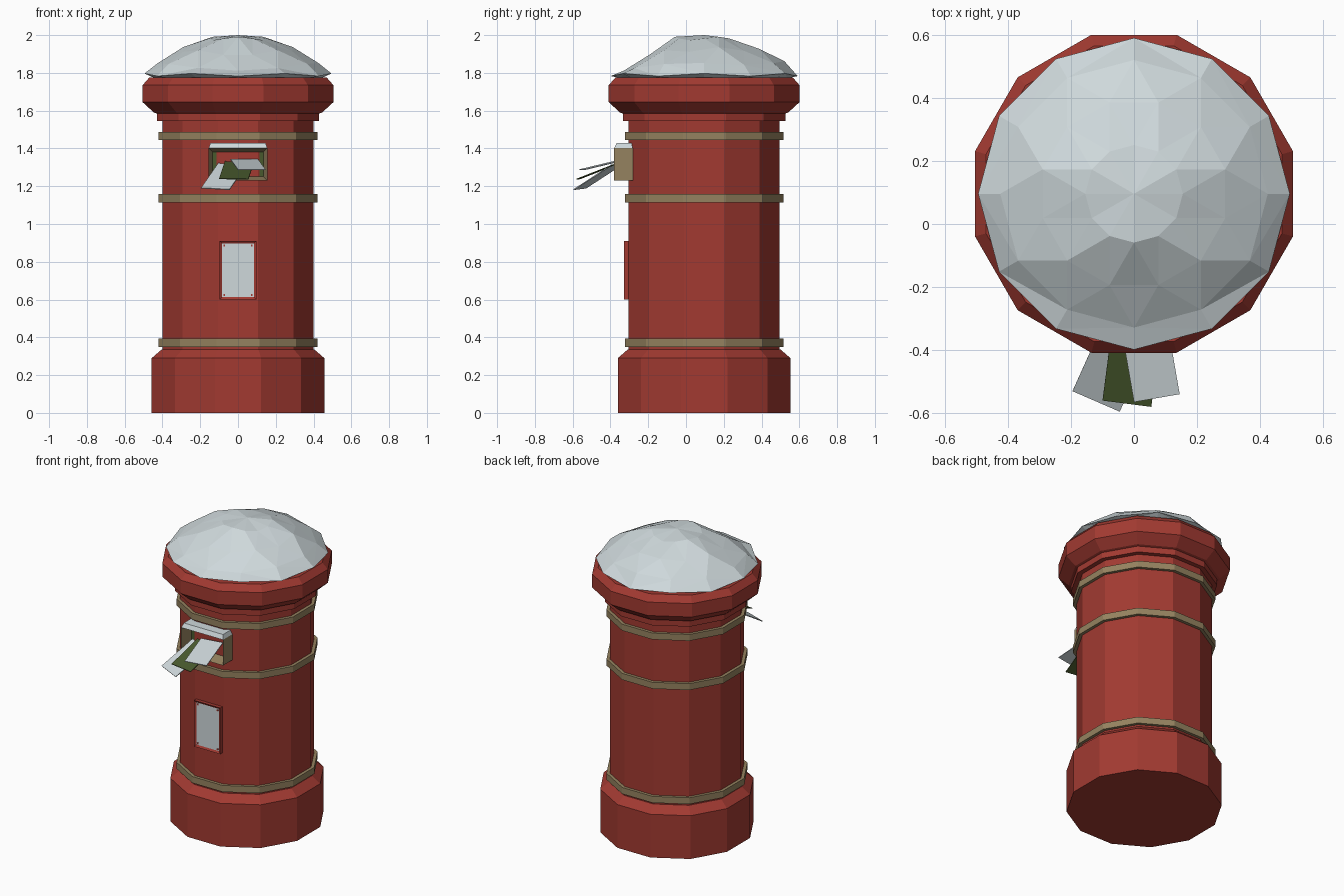
import bpy, bmesh, math
from mathutils import Vector

cube = bpy.data.objects.get("Cube")
if cube:
    bpy.data.objects.remove(cube, do_unlink=True)

CY = 0.096      # centre line of the round body
SIDES = 12


def material(name, rgb):
    m = bpy.data.materials.new(name)
    m.use_nodes = True
    m.diffuse_color = (*rgb, 1)
    m.node_tree.nodes["Principled BSDF"].inputs["Base Color"].default_value = (*rgb, 1)
    return m


RED = material("pillar red", (0.36, 0.042, 0.031))
BRASS = material("dull brass", (0.30, 0.225, 0.115))
SNOW = material("snow white", (0.62, 0.69, 0.71))
GREEN = material("dark green", (0.065, 0.10, 0.026))


def finish(name, bm, *mats):
    bmesh.ops.recalc_face_normals(bm, faces=bm.faces)
    me = bpy.data.meshes.new(name)
    bm.to_mesh(me)
    bm.free()
    for m in mats:
        me.materials.append(m)
    ob = bpy.data.objects.new(name, me)
    bpy.context.collection.objects.link(ob)
    return ob


def bridge(bm, a, b):
    n = len(a)
    for i in range(n):
        bm.faces.new((a[i], a[(i + 1) % n], b[(i + 1) % n], b[i]))


def ring(bm, apothem, z):
    # flat sides face the four axes
    r = apothem / math.cos(math.pi / SIDES)
    angles = [2 * math.pi * (i + 0.5) / SIDES for i in range(SIDES)]
    return [bm.verts.new((r * math.cos(a), CY + r * math.sin(a), z)) for a in angles]


def lathe(name, profile, mat):
    bm = bmesh.new()
    rings = [ring(bm, r, z) for r, z in profile]
    for a, b in zip(rings, rings[1:]):
        bridge(bm, a, b)
    bm.faces.new(rings[0])
    bm.faces.new(rings[-1])
    return finish(name, bm, mat)


def box(x, y, z):
    bm = bmesh.new()
    bmesh.ops.create_cube(bm, size=1)
    for v in bm.verts:
        v.co = [lo + (hi - lo) * (c + 0.5) for c, (lo, hi) in zip(v.co, (x, y, z))]
    bm.normal_update()
    return bm


def recess_front(bm, margin, depth):
    front = min(bm.faces, key=lambda f: f.calc_center_median().y)
    bmesh.ops.inset_region(bm, faces=[front], thickness=margin)
    for v in front.verts:
        v.co.y += depth
    front.material_index = 1


# Red pillar with plinth, neck and cap
lathe("pillar", [(0.457, 0), (0.457, 0.29), (0.405, 0.335), (0.40, 0.335),
                 (0.40, 1.545), (0.43, 1.545), (0.43, 1.585), (0.445, 1.59),
                 (0.505, 1.645), (0.505, 1.735), (0.47, 1.775)], RED)

# Brass bands
for label, z in (("lower", 0.35), ("middle", 1.115), ("upper", 1.445)):
    lathe(label + "_band", [(0.39, z), (0.42, z), (0.42, z + 0.043), (0.39, z + 0.043)], BRASS)

# Letter slot with a hollow mouth, and snow lying on it
bm = box((-0.155, 0.155), (-0.38, -0.28), (1.23, 1.402))
recess_front(bm, 0.03, 0.08)
finish("letter_slot", bm, BRASS, GREEN)
bm = box((-0.155, 0.155), (-0.38, -0.282), (1.402, 1.43))
for v in bm.verts:
    if v.co.z > 1.42:
        v.co.x *= 0.94
        v.co.y += 0.014 if v.co.y < -0.33 else -0.006
finish("slot_snow", bm, SNOW)

# Notice plate in a red frame
bm = box((-0.097, 0.097), (-0.328, -0.29), (0.60, 0.91))
recess_front(bm, 0.019, 0.008)
finish("notice_plate", bm, RED, SNOW)
for x in (-0.073, 0.073):
    for z in (0.624, 0.886):
        finish("notice_corner", box((x - 0.005, x + 0.005), (-0.324, -0.31),
                                    (z - 0.005, z + 0.005)), RED)


# Letters poking out of the slot
def letter(name, left, right, run, mat):
    bm = bmesh.new()
    a, b, d = Vector(left), Vector(right), Vector(run)
    bm.faces.new([bm.verts.new(p) for p in (a, b, b + d, a + d)])
    ob = finish(name, bm, mat)
    mod = ob.modifiers.new("thickness", "SOLIDIFY")
    mod.thickness = 0.005
    mod.offset = 0


letter("left_letter", (-0.195, -0.53, 1.19), (-0.045, -0.595, 1.182), (0.09, 0.20, 0.13), SNOW)
letter("middle_letter", (-0.10, -0.56, 1.24), (0.055, -0.58, 1.237), (0.03, 0.23, 0.09), GREEN)
letter("right_letter", (0.0, -0.565, 1.287), (0.145, -0.54, 1.287), (-0.04, 0.23, 0.055), SNOW)

# Faceted snow cap, mirrored left to right, with uneven lumps
bm = bmesh.new()
rings = []
for k, (r, z) in enumerate(((0.44, 1.772), (0.495, 1.797), (0.425, 1.852),
                            (0.30, 1.925), (0.155, 1.982))):
    loop = []
    for i in range(SIDES):
        a = 2 * math.pi * (i + 0.5 * (k == 3)) / SIDES
        x, y = r * math.cos(a), r * math.sin(a)
        front = max(0, -math.sin(a))
        lump = 0
        if k == 1:
            lump = -0.014 * (i % 2)
        elif k == 2:
            lump = 0.010 * math.cos(3 * a + 1.5) - 0.03 * front
        elif k == 3:
            lump = 0.012 * math.sin(5 * a) - 0.028 * front ** 2
        elif k == 4:
            lump = 0.009 * math.sin(3 * a)
        loop.append(bm.verts.new((x, CY + y, z + lump)))
    rings.append(loop)
for a, b in zip(rings, rings[1:]):
    bridge(bm, a, b)
bm.faces.new(rings[0])
peak = bm.verts.new((0, CY, 2.0))
top = rings[-1]
for i in range(SIDES):
    bm.faces.new((top[i], top[(i + 1) % SIDES], peak))
bmesh.ops.triangulate(bm, faces=[f for f in bm.faces if len(f.verts) == 4])
finish("snow_cap", bm, SNOW)
